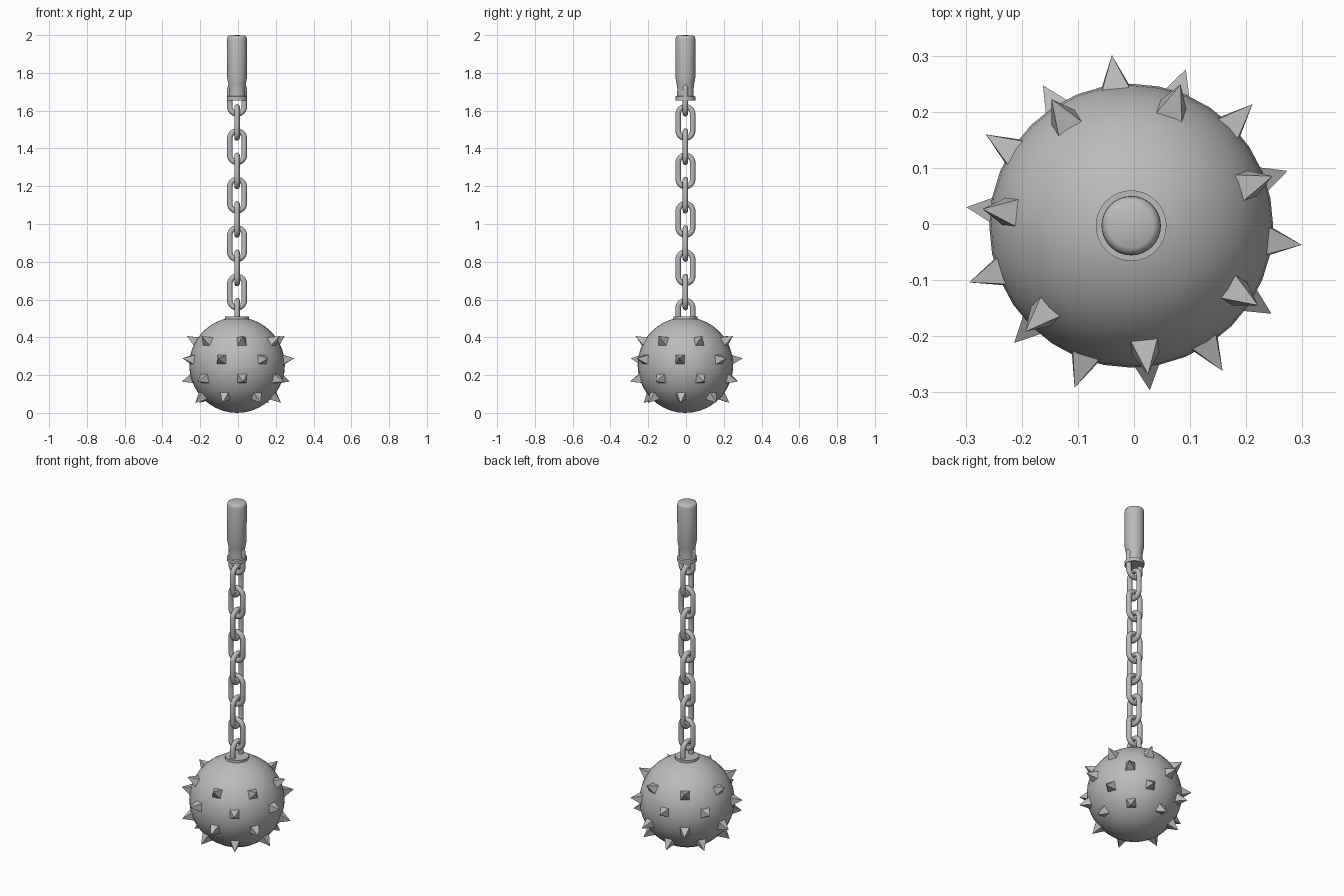
import bpy, bmesh, math
from mathutils import Matrix, Vector

cube = bpy.data.objects.get("Cube")
if cube:
    bpy.data.objects.remove(cube, do_unlink=True)

CX, CY = -0.005, -0.003          # common axis of every part
BALL_R = 0.253

steel = bpy.data.materials.new("grey steel")
steel.use_nodes = True
GREY = (0.5, 0.5, 0.5, 1)
steel.diffuse_color = GREY
steel.node_tree.nodes["Principled BSDF"].inputs["Base Color"].default_value = GREY


def finish(name, bm, smooth_angle=None):
    """Turn a bmesh into a named object on the common axis."""
    bmesh.ops.recalc_face_normals(bm, faces=bm.faces)
    mesh = bpy.data.meshes.new(name)
    bm.to_mesh(mesh)
    bm.free()
    mesh.materials.append(steel)
    ob = bpy.data.objects.new(name, mesh)
    ob.location = (CX, CY, 0)
    bpy.context.collection.objects.link(ob)
    if smooth_angle:
        bpy.ops.object.select_all(action='DESELECT')
        ob.select_set(True)
        bpy.context.view_layer.objects.active = ob
        bpy.ops.object.shade_smooth_by_angle(angle=math.radians(smooth_angle))
    return ob


def lathe(name, profile, smooth_angle, steps=32):
    """Spin (radius, height) points round the z axis."""
    bm = bmesh.new()
    verts = [bm.verts.new((r, 0, z)) for r, z in profile]
    edges = [bm.edges.new(pair) for pair in zip(verts, verts[1:])]
    bmesh.ops.spin(bm, geom=verts + edges, cent=(0, 0, 0), axis=(0, 0, 1),
                   angle=math.tau, steps=steps)
    bmesh.ops.remove_doubles(bm, verts=bm.verts, dist=0.0001)
    return finish(name, bm, smooth_angle)


# Ball
bm = bmesh.new()
bmesh.ops.create_uvsphere(bm, u_segments=32, v_segments=20, radius=BALL_R)
bmesh.ops.translate(bm, verts=bm.verts, vec=(0, 0, BALL_R))
finish("ball", bm, 40)

# Four staggered rings of seven square spikes
bm = bmesh.new()
PER_RING = 7
for ring, elevation in enumerate((30, 6.7, -16.5, -40.5)):
    for k in range(PER_RING):
        half_step = 0.5 * ((ring + 1) % 2)
        azimuth = math.radians(-6.4) + math.tau * (k + half_step) / PER_RING
        place = (Matrix.Translation((0, 0, BALL_R))
                 @ Matrix.Rotation(azimuth, 4, 'Z')
                 @ Matrix.Rotation(math.radians(90 - elevation), 4, 'Y')
                 @ Matrix.Translation((0, 0, 0.274))
                 @ Matrix.Rotation(math.pi / 4, 4, 'Z'))
        bmesh.ops.create_cone(bm, cap_ends=True, segments=4, radius1=0.04,
                              radius2=0, depth=0.068, matrix=place)
finish("spikes", bm)

# Collar where the chain enters the ball
lathe("ball_collar", [(0, 0.485), (0.063, 0.485), (0.063, 0.511), (0, 0.511)], 30)


def chain_link(name, height, turned):
    """An oval link: a torus whose two halves are pulled apart."""
    major, minor, stretch, segs, ring = 0.0385, 0.0145, 0.0445, 20, 12
    bm = bmesh.new()
    loops = []
    for i in range(segs):
        a = math.tau * (i + 0.5) / segs
        shift = math.copysign(stretch, math.sin(a))
        loop = []
        for j in range(ring):
            b = math.tau * j / ring
            r = major + minor * math.cos(b)
            loop.append(bm.verts.new((r * math.cos(a), minor * math.sin(b),
                                      r * math.sin(a) + shift)))
        loops.append(loop)
    for i in range(segs):
        p, q = loops[i], loops[(i + 1) % segs]
        for j in range(ring):
            n = (j + 1) % ring
            bm.faces.new((p[j], q[j], q[n], p[n]))
    if turned:
        bmesh.ops.rotate(bm, verts=bm.verts, cent=(0, 0, 0),
                         matrix=Matrix.Rotation(math.pi / 2, 3, 'Z'))
    bmesh.ops.translate(bm, verts=bm.verts, vec=Vector((0, 0, height)))
    finish(name, bm, 60)


# Chain from ball to handle, every second link turned a quarter
for i in range(10):
    chain_link(f"chain_link_{i + 1}", 0.5115 + i * 0.12825, i % 2 == 0)

# Handle with rounded top, tapered neck and bottom flange
lathe("handle", [(0, 1.655), (0.053, 1.655), (0.053, 1.675), (0.044, 1.678),
                 (0.043, 1.715), (0.046, 1.74), (0.052, 1.772), (0.0525, 1.98),
                 (0.049, 1.993), (0.04, 1.998), (0, 2.0)], 50)
